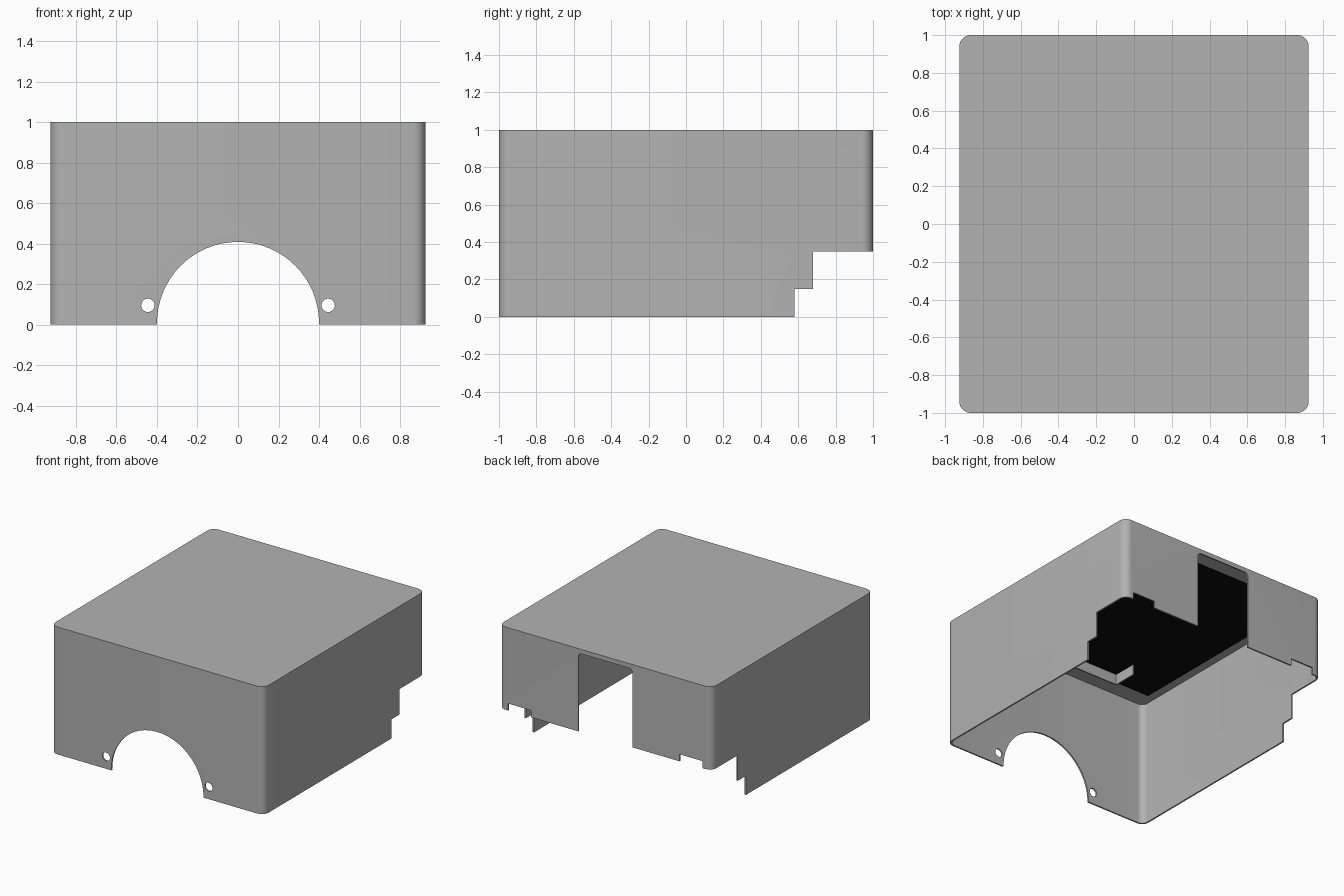
import bpy, bmesh, math

if "Cube" in bpy.data.objects:
    bpy.data.objects.remove(bpy.data.objects["Cube"])

HX, HY, H, T = 0.925, 1.0, 1.0, 0.012


def material(name, c):
    m = bpy.data.materials.new(name)
    m.diffuse_color = (c, c, c, 1)
    m.use_nodes = True
    m.node_tree.nodes["Principled BSDF"].inputs["Base Color"].default_value = m.diffuse_color
    return m


GREY = material("sheet_metal_grey", 0.45)
BLACK = material("liner_black", 0.004)


def prism(name, pts, lo, hi, axis, mat=GREY):
    """Extrude a 2D outline from lo to hi along an axis."""
    place = {"x": lambda u, v, w: (w, u, v),
             "y": lambda u, v, w: (u, w, v),
             "z": lambda u, v, w: (u, v, w)}[axis]
    bm = bmesh.new()
    a = [bm.verts.new(place(u, v, lo)) for u, v in pts]
    b = [bm.verts.new(place(u, v, hi)) for u, v in pts]
    bm.faces.new(a)
    bm.faces.new(b)
    n = len(pts)
    for i in range(n):
        j = (i + 1) % n
        bm.faces.new((a[i], a[j], b[j], b[i]))
    bmesh.ops.recalc_face_normals(bm, faces=bm.faces)
    me = bpy.data.meshes.new(name)
    bm.to_mesh(me)
    bm.free()
    me.materials.append(mat)
    ob = bpy.data.objects.new(name, me)
    bpy.context.collection.objects.link(ob)
    return ob


def rect(x0, y0, x1, y1):
    return [(x0, y0), (x1, y0), (x1, y1), (x0, y1)]


def round_rect(x0, y0, x1, y1, r, n=8):
    pts = []
    corners = [(x1 - r, y1 - r), (x0 + r, y1 - r), (x0 + r, y0 + r), (x1 - r, y0 + r)]
    for k, (cx, cy) in enumerate(corners):
        for i in range(n + 1):
            t = math.pi / 2 * (k + i / n)
            pts.append((cx + r * math.cos(t), cy + r * math.sin(t)))
    return pts


def circle(cx, cy, r, n):
    return [(cx + r * math.cos(2 * math.pi * i / n),
             cy + r * math.sin(2 * math.pi * i / n)) for i in range(n)]


def cut(ob, cutter):
    mod = ob.modifiers.new("cut", 'BOOLEAN')
    mod.operation, mod.solver, mod.object = 'DIFFERENCE', 'EXACT', cutter
    bpy.context.view_layer.objects.active = ob
    bpy.ops.object.modifier_apply(modifier=mod.name)
    bpy.data.objects.remove(cutter)


# Thin cover with rounded upright corners, open underneath
cover = prism("cover", round_rect(-HX, -HY, HX, HY, 0.06), 0, H, "z")
cut(cover, prism("cavity", round_rect(-HX + T, -HY + T, HX - T, HY - T, 0.06 - T),
                 -0.1, H - T, "z"))

# Stepped lower rear edge of both sides
cut(cover, prism("rear_step", [(0.58, -0.2), (1.2, -0.2), (1.2, 0.35), (0.68, 0.35),
                               (0.68, 0.15), (0.58, 0.15)], -1.2, 1.2, "x"))

# Front arch and screw holes
cut(cover, prism("arch", circle(0, 0.008, 0.4, 64), -1.1, -0.9, "y"))
for s in (-1, 1):
    cut(cover, prism("screw_hole", circle(s * 0.445, 0.095, 0.033, 24), -1.1, -0.9, "y"))

# Tall rear opening and the two small rear notches
cut(cover, prism("opening", round_rect(-0.235, 0.1, 0.235, 0.965, 0.03), 0.9, 1.1, "y"))
for s in (-1, 1):
    x0, x1 = sorted((s * 0.645, s * 0.845))
    cut(cover, prism("notch", rect(x0, 0.2, x1, 0.405), 0.9, 1.1, "y"))

# Black liner sheet under the top
top = H - T
prism("liner", rect(-0.845, -0.85, 0.845, 0.85), top - 0.003, top, "z", BLACK)

# Low bracket hanging under the top near the front
bracket = [(-0.48, -0.57), (-0.48, -0.77), (0.48, -0.77), (0.48, -0.57),
           (0.47, -0.57), (0.47, -0.76), (-0.47, -0.76), (-0.47, -0.57)]
prism("inner_bracket", bracket, top - 0.085, top - 0.003, "z")

# Smooth round corners, sharp sheet edges
bpy.ops.object.select_all(action='DESELECT')
cover.select_set(True)
bpy.context.view_layer.objects.active = cover
bpy.ops.object.shade_smooth_by_angle(angle=math.radians(30))
